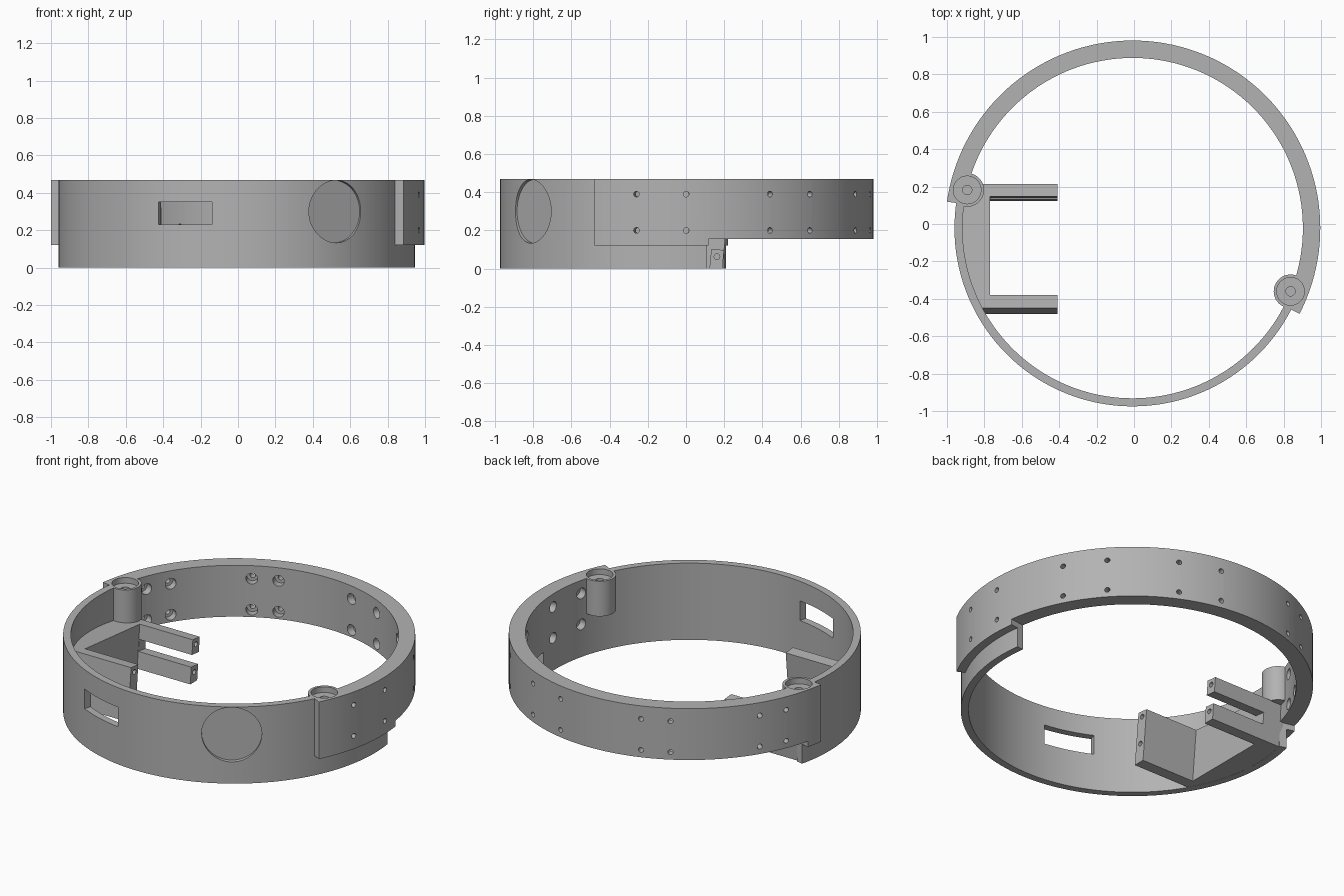
import bpy, bmesh
from math import radians, cos, sin
from mathutils import Matrix, Vector

if "Cube" in bpy.data.objects:
    bpy.data.objects.remove(bpy.data.objects["Cube"])

CENTRE = Vector((-0.007, -0.022, 0))
R_IN, R_MID, R_OUT = 0.91, 0.953, 1.003
TOP = 0.47
BAND_START, BAND_END = -27.2, 171.9     # thick rear band, degrees
CUT_START, CUT_END = 8, 166             # open space under the rear band

grey = bpy.data.materials.new("plain_grey")
grey.use_nodes = True
grey.diffuse_color = (0.45, 0.45, 0.45, 1)
grey.node_tree.nodes["Principled BSDF"].inputs["Base Color"].default_value = grey.diffuse_color


def make_object(name, bm):
    bmesh.ops.recalc_face_normals(bm, faces=bm.faces)
    mesh = bpy.data.meshes.new(name)
    bm.to_mesh(mesh)
    bm.free()
    mesh.materials.append(grey)
    obj = bpy.data.objects.new(name, mesh)
    bpy.context.collection.objects.link(obj)
    return obj


def lathe(bm, profile, matrix, sides=32):
    """Revolve (radius, height) points about local z, with flat end caps."""
    rings = []
    for r, h in profile:
        turns = [radians(360 * i / sides) for i in range(sides)]
        rings.append([bm.verts.new(matrix @ Vector((r * cos(t), r * sin(t), h))) for t in turns])
    for a, b in zip(rings, rings[1:]):
        for i in range(sides):
            j = (i + 1) % sides
            bm.faces.new((a[i], a[j], b[j], b[i]))
    bm.faces.new(rings[0])
    bm.faces.new(rings[-1])


def box(bm, low, high, matrix=Matrix()):
    low, high = Vector(low), Vector(high)
    place = Matrix.Translation((low + high) / 2) @ Matrix.Diagonal((*(high - low), 1))
    bmesh.ops.create_cube(bm, size=1, matrix=matrix @ place)


def radial(angle, z):
    """Frame whose local z points outward from the ring axis."""
    lift = Matrix.Translation(CENTRE + Vector((0, 0, z)))
    return lift @ Matrix.Rotation(radians(angle), 4, 'Z') @ Matrix.Rotation(radians(90), 4, 'Y')


def boolean(obj, bm, operation='DIFFERENCE'):
    cutter = make_object("cutter", bm)
    cutter.hide_render = True
    mod = obj.modifiers.new("cut", 'BOOLEAN')
    mod.operation, mod.solver, mod.object = operation, 'EXACT', cutter
    select(obj)
    bpy.ops.object.modifier_apply(modifier=mod.name)
    bpy.data.objects.remove(cutter)


def select(obj):
    bpy.ops.object.select_all(action='DESELECT')
    obj.select_set(True)
    bpy.context.view_layer.objects.active = obj


# Ring body: polar cells, filled by rule, skinned where filled meets empty
radii = [R_IN, R_MID, R_OUT]
heights = [0, 0.12, 0.155, TOP]
angles = [BAND_START, BAND_END, CUT_START, CUT_END]
for step in range(144):
    a = BAND_START + step * 2.5
    if all(abs(a - b) > 0.6 for b in angles):
        angles.append(a)
angles.sort()
count = len(angles)


def filled(i, r, z):
    if r not in (0, 1) or z not in (0, 1, 2):
        return False
    i %= count
    end = angles[i + 1] if i + 1 < count else BAND_START + 360
    a = (angles[i] + end) / 2
    gap = CUT_START < a < CUT_END
    if r == 0:
        return z == 2 or not gap
    return a < BAND_END and (z == 2 or (z == 1 and not gap))


bm = bmesh.new()
corners = {}


def corner(i, r, z):
    key = (i % count, r, z)
    if key not in corners:
        t = radians(angles[key[0]])
        corners[key] = bm.verts.new(CENTRE + Vector((radii[r] * cos(t), radii[r] * sin(t), heights[z])))
    return corners[key]


for i in range(count):
    for r in range(2):
        for z in range(3):
            if not filled(i, r, z):
                continue
            for axis in range(3):
                for side in (0, 1):
                    near = [i, r, z]
                    near[axis] += 2 * side - 1
                    if filled(*near):
                        continue
                    quad = []
                    for u, v in ((0, 0), (1, 0), (1, 1), (0, 1)):
                        offset = [u, v]
                        offset.insert(axis, side)
                        quad.append(corner(i + offset[0], r + offset[1], z + offset[2]))
                    bm.faces.new(quad)
ring = make_object("ring_body", bm)

# Screw holes with wider bores on the inside
cut = bmesh.new()
for angle in (-13.7, 1.3, 27.4, 42, 65, 79.5, 109.5, 119, 148, 157.5):
    for z in (0.2, 0.39):
        lathe(cut, [(0.033, 0.85), (0.033, 0.955), (0.015, 0.955), (0.015, 1.1)], radial(angle, z), 20)

# Shallow round recess and slot window in the front wall
lathe(cut, [(0.167, 0.928), (0.167, 1.1)], radial(-56, 0.3), 64)
box(cut, (-0.06, -0.15, 0.8), (0.06, 0.15, 1.1), radial(253, 0.29))

# Sockets in the ring for the two posts
posts = {"left_post": (0.837, -0.36), "right_post": (-0.892, 0.182)}
for x, y in posts.values():
    lathe(cut, [(0.089, 0.26), (0.089, 0.6)], Matrix.Translation((x, y, 0)), 48)
boolean(ring, cut)

# Posts with a cup and a blind hole on top
parts = [ring]
for name, (x, y) in posts.items():
    bm = bmesh.new()
    lathe(bm, [(0.09, 0.255), (0.09, TOP), (0.074, TOP), (0.074, 0.435), (0.025, 0.435), (0.025, 0.33)],
          Matrix.Translation((x, y, 0)), 48)
    parts.append(make_object(name, bm))

# Tilted bracket: a C-shaped block, measured down from its rear top edge
tilt = Matrix.Translation((0, 0.215, 0.258)) @ Matrix.Rotation(radians(-5.5), 4, 'X')
outline = [(-1.1, 0), (-0.41, 0), (-0.41, -0.067), (-0.77, -0.067),
           (-0.77, -0.598), (-0.41, -0.598), (-0.41, -0.668), (-1.1, -0.668)]
bm = bmesh.new()
base = bm.faces.new([bm.verts.new(tilt @ Vector((x, y, -0.5))) for x, y in outline])
rise = bmesh.ops.extrude_face_region(bm, geom=[base])["geom"]
bmesh.ops.translate(bm, verts=[v for v in rise if isinstance(v, bmesh.types.BMVert)],
                    vec=tilt.to_3x3() @ Vector((0, 0, 0.5)))
bracket = make_object("bracket", bm)
parts.append(bracket)

# Slot that splits the rear arm, and screw holes in the arm ends
cut = bmesh.new()
box(cut, (-0.768, -0.09, -0.162), (-0.3, 0.05, -0.09), tilt)
for y in (-0.034, -0.633):
    for z in (-0.035, -0.2):
        along = tilt @ Matrix.Translation((-0.51, y, z)) @ Matrix.Rotation(radians(90), 4, 'Y')
        lathe(cut, [(0.015, 0), (0.015, 0.2)], along, 20)
boolean(bracket, cut)

# Trim the bracket to the ring wall and the ground plane
trim = bmesh.new()
lathe(trim, [(0.93, 0.001), (0.93, 0.6)], Matrix.Translation(CENTRE), 144)
boolean(bracket, trim, 'INTERSECT')

for obj in parts:
    select(obj)
    bpy.ops.object.shade_smooth_by_angle(angle=radians(30))
